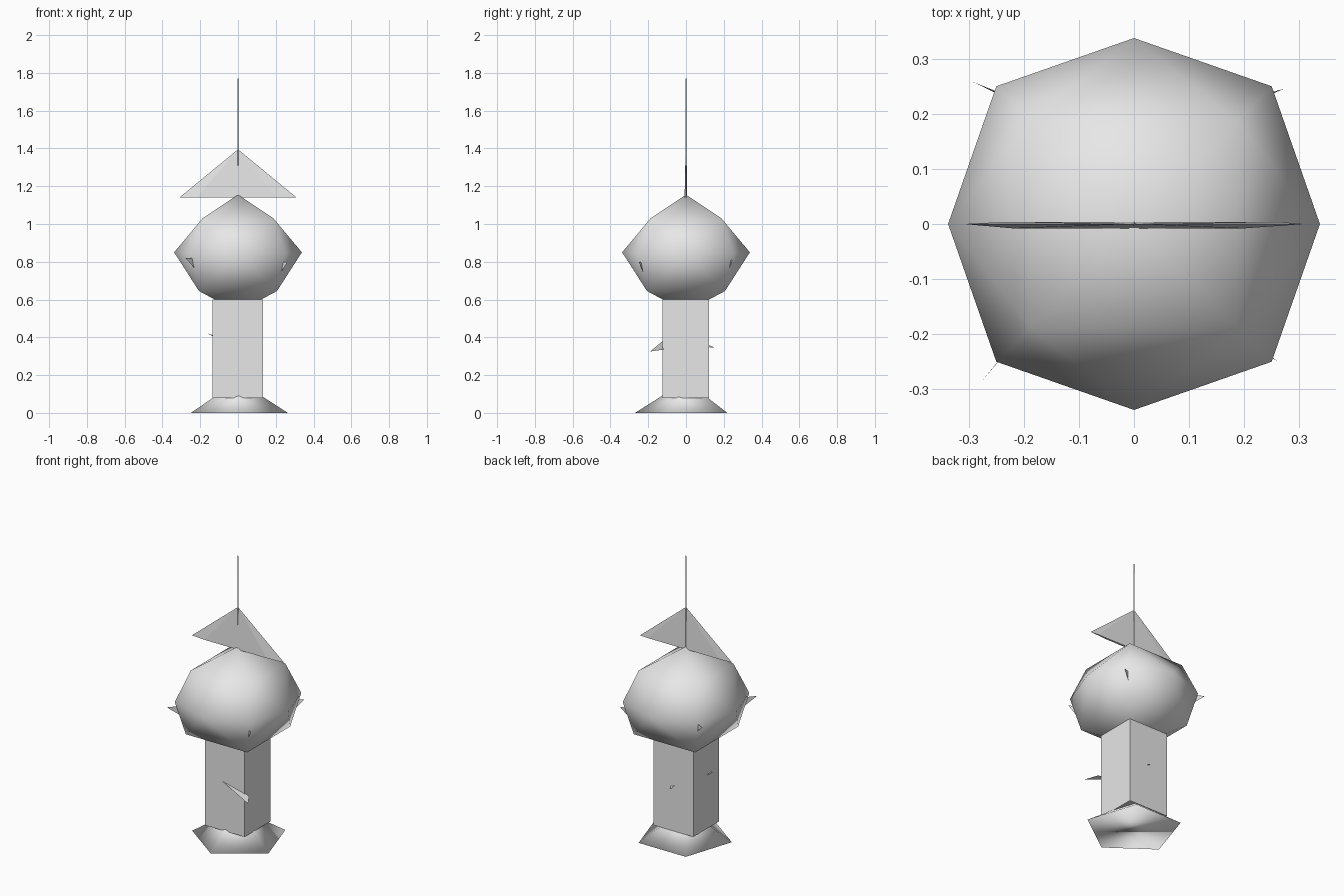
import bpy, bmesh
from math import cos, sin, radians

cube = bpy.data.objects.get("Cube")
if cube:
    bpy.data.objects.remove(cube, do_unlink=True)

GREY = (0.8, 0.8, 0.8, 1.0)
grey = bpy.data.materials.new("pale_grey")
grey.use_nodes = True
grey.diffuse_color = GREY
grey.node_tree.nodes["Principled BSDF"].inputs["Base Color"].default_value = GREY


def finish(name, bm, smooth=False):
    """Turn a bmesh into a named grey object."""
    bmesh.ops.recalc_face_normals(bm, faces=bm.faces)
    for face in bm.faces:
        face.smooth = smooth
    mesh = bpy.data.meshes.new(name)
    bm.to_mesh(mesh)
    bm.free()
    mesh.materials.append(grey)
    obj = bpy.data.objects.new(name, mesh)
    bpy.context.collection.objects.link(obj)
    return obj


def hull(name, points, smooth=False):
    """Closed faceted solid around a few points."""
    bm = bmesh.new()
    for p in points:
        bm.verts.new(p)
    bmesh.ops.convex_hull(bm, input=bm.verts)
    return finish(name, bm, smooth)


def ring(radius, z, count, start=0.0, x=0.0):
    angles = [radians(start + 360 * i / count) for i in range(count)]
    return [(x + radius * cos(a), radius * sin(a), z) for a in angles]


def thorn(name, *points):
    """Thin three-cornered blade."""
    bm = bmesh.new()
    bm.faces.new([bm.verts.new(p) for p in points])
    return finish(name, bm)


# five-sided foot with a low peak
hull("base", ring(0.27, 0, 5, -90, 0.007) + [(0.0, 0.0, 0.17)], True)

# square post, its foot overhanging the base slightly
hull("column", [(x, y, z) for x in (-0.135, 0.132)
                for y in (-0.125, 0.122) for z in (0.08, 0.6)])

# faceted ball: poles, two rings of corners and an eight-sided waist
waist = ring(0.338, 0.85, 4) + ring(0.354, 0.845, 4, 45)
ball = ring(0.265, 1.03, 4, 45) + waist + ring(0.292, 0.645, 4, 45)
hull("ball", ball + [(0, 0, 1.155), (0, 0, 0.535)], True)

# flat triangular fin above the ball
hull("fin", [(-0.31, 0, 1.14), (0.31, 0, 1.14), (0, 0, 1.395),
             (-0.22, -0.008, 1.14), (0.2, -0.008, 1.14),
             (-0.23, 0.004, 1.14), (0.26, 0.004, 1.14)])

# needle spire
hull("spire", ring(0.005, 1.13, 4) + [(0, 0, 2.0)])

# blades on the post
thorn("front_thorn", (-0.02, -0.124, 0.38), (0.2, -0.19, 0.325), (0.16, -0.12, 0.335))
thorn("back_thorn", (-0.01, 0.118, 0.36), (0.0, 0.155, 0.345), (0.02, 0.118, 0.348))
thorn("right_thorn", (-0.13, -0.05, 0.41), (-0.16, -0.03, 0.42), (-0.13, 0.0, 0.405))

# blades at the four corners of the ball
tips = {"front_right": (-0.278, -0.287, 0.82), "back_right": (-0.292, 0.258, 0.84),
        "back_left": (0.273, 0.246, 0.81), "front_left": (0.262, -0.25, 0.8)}
for corner, (x, y, z) in tips.items():
    sx, sy = (1 if x > 0 else -1), (1 if y > 0 else -1)
    thorn(corner + "_ball_thorn", (x, y, z),
          (0.235 * sx, 0.235 * sy, z), (0.225 * sx, 0.225 * sy, z - 0.06))
